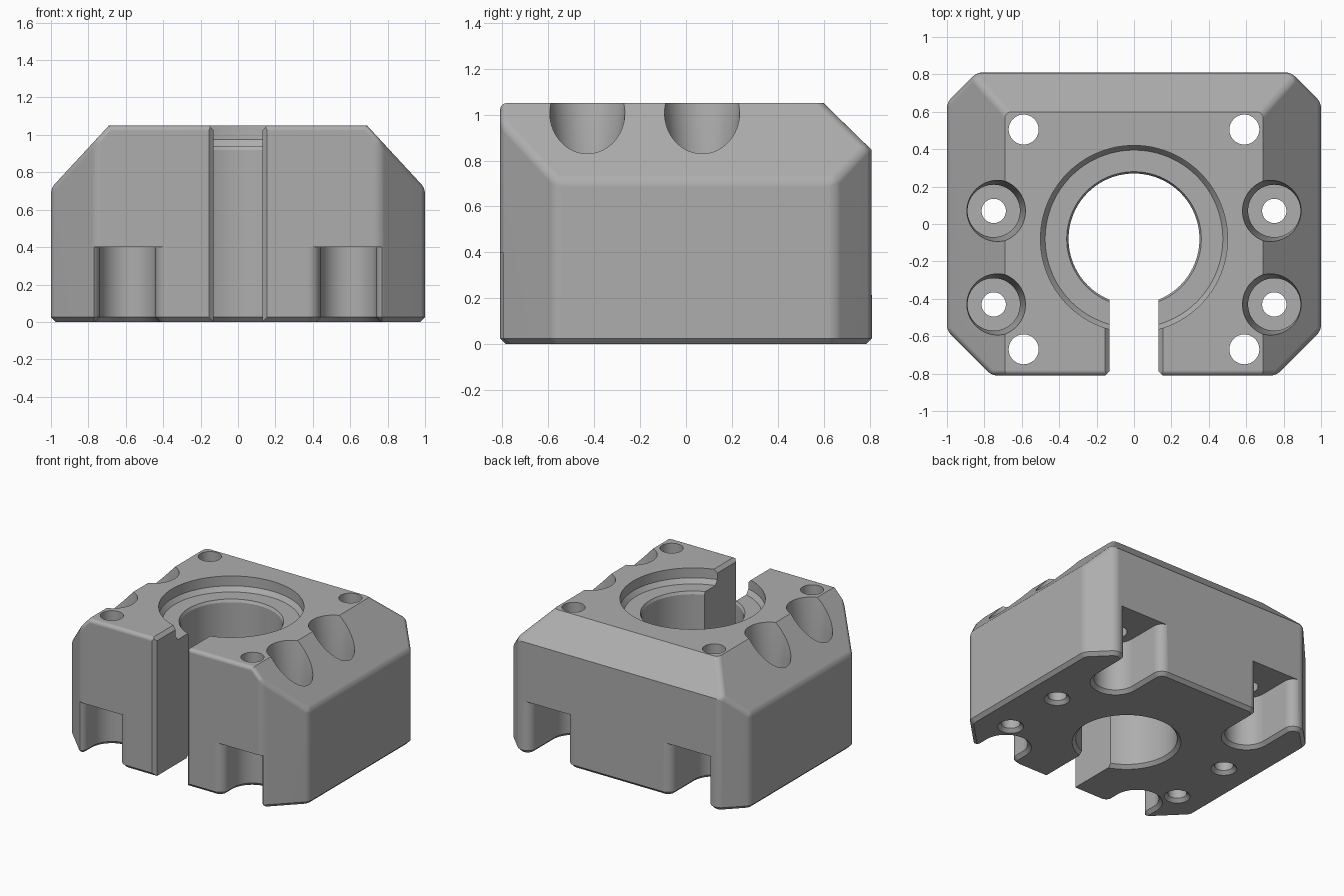
import bpy, bmesh
from math import sin, cos, pi, radians
from mathutils import Vector

cube = bpy.data.objects.get("Cube")
if cube:
    bpy.data.objects.remove(cube, do_unlink=True)

TOP, FRONT, CHAMFER = 1.05, 0.81, 0.025

grey = bpy.data.materials.new("plain grey")
grey.use_nodes = True
grey.diffuse_color = (0.42, 0.42, 0.42, 1)
grey.node_tree.nodes["Principled BSDF"].inputs["Base Color"].default_value = grey.diffuse_color


def add_object(name, bm):
    bmesh.ops.recalc_face_normals(bm, faces=bm.faces)
    mesh = bpy.data.meshes.new(name)
    bm.to_mesh(mesh)
    bm.free()
    mesh.materials.append(grey)
    ob = bpy.data.objects.new(name, mesh)
    bpy.context.collection.objects.link(ob)
    return ob


def loft(name, rings):
    """Closed solid through a stack of matching point rings."""
    bm = bmesh.new()
    loops = [[bm.verts.new(p) for p in ring] for ring in rings]
    n = len(loops[0])
    for a, b in zip(loops, loops[1:]):
        for i in range(n):
            j = (i + 1) % n
            bm.faces.new((a[i], a[j], b[j], b[i]))
    bm.faces.new(loops[0][::-1])
    bm.faces.new(loops[-1])
    return add_object(name, bm)


def turned(name, x, y, profile, n=64):
    """Round cutter with a list of (height, radius) steps."""
    angles = [2 * pi * i / n for i in range(n)]
    return loft(name, [[(x + r * cos(a), y + r * sin(a), z) for a in angles] for z, r in profile])


def offset(points, d):
    """Grow a counter-clockwise outline outward by d."""
    out = []
    for i, p in enumerate(points):
        e1 = (p - points[i - 1]).normalized()
        e2 = (points[(i + 1) % len(points)] - p).normalized()
        n1, n2 = Vector((e1.y, -e1.x)), Vector((e2.y, -e2.x))
        out.append(p + (n1 + n2) * (d / (1 + n1.dot(n2))))
    return out


def carve(cutter):
    mod = body.modifiers.new("cut", 'BOOLEAN')
    mod.operation, mod.solver, mod.object = 'DIFFERENCE', 'EXACT', cutter
    bpy.ops.object.modifier_apply(modifier=mod.name)
    bpy.data.objects.remove(cutter, do_unlink=True)


# Block with sloped shoulders, sloped back and cut corners
bm = bmesh.new()
bmesh.ops.create_cube(bm, size=1)
for v in bm.verts:
    v.co = Vector((v.co.x * 2, v.co.y * 2 * FRONT, (v.co.z + 0.5) * TOP))
planes = [((0, 0.6, TOP), (0, 0.205, 0.21))]
for s in (-1, 1):
    planes += [((s * 0.69, 0, TOP), (s * 0.335, 0, 0.31)),
               ((s, -0.57, 0), (s, -1, 0)),
               ((s, 0.65, 0), (s, 1, 0))]
for point, normal in planes:
    cut = bmesh.ops.bisect_plane(bm, geom=bm.verts[:] + bm.edges[:] + bm.faces[:],
                                 plane_co=point, plane_no=Vector(normal).normalized(), clear_outer=True)
    bmesh.ops.contextual_create(bm, geom=[g for g in cut['geom_cut'] if isinstance(g, bmesh.types.BMEdge)])
bmesh.ops.recalc_face_normals(bm, faces=bm.faces)


def is_rounded(edge):
    mid = (edge.verts[0].co + edge.verts[1].co) / 2
    if mid.z < 0.01:
        return False
    if mid.z > TOP - 0.01:
        return mid.y < -0.8
    return not (mid.y > FRONT - 0.01 and abs(mid.x) < 0.1)


bmesh.ops.bevel(bm, geom=[e for e in bm.edges if is_rounded(e)], offset=0.06,
                segments=5, profile=0.5, affect='EDGES', clamp_overlap=True)
bmesh.ops.bevel(bm, geom=[e for e in bm.edges if all(v.co.z < 0.001 for v in e.verts)],
                offset=CHAMFER, segments=1, affect='EDGES')
body = add_object("clamp_block", bm)
bpy.context.view_layer.objects.active = body
body.select_set(True)

# Main bore with stepped seat
carve(turned("bore", 0, -0.08, [(-0.01, 0.385), (CHAMFER, 0.35), (0.92, 0.35), (0.94, 0.36),
                                (0.94, 0.475), (0.975, 0.5), (1.2, 0.5)], 96))

# Clamping slot with chamfered front and top edges
plan = [(-0.13, -0.2), (-0.13, -0.785), (-0.175, -0.83), (0.175, -0.83), (0.13, -0.785), (0.13, -0.2)]
carve(loft("slot", [[(x, y, z) for x, y in plan] for z in (-0.1, 1.2)]))
vee = [(-0.13, TOP - CHAMFER), (0.13, TOP - CHAMFER), (0.205, TOP + 0.05), (-0.205, TOP + 0.05)]
carve(loft("slot_rim", [[(x, y, z) for x, z in vee] for y in (-0.9, -0.4)]))

# Recessed screw holes in the shoulders
for s in (-1, 1):
    for y in (0.07, -0.43):
        carve(turned("screw_hole", s * 0.75, y, [(-0.01, 0.1), (CHAMFER, 0.065), (0.55, 0.065), (0.55, 0.14),
                                                 (0.8, 0.14), (TOP, 0.17), (1.2, 0.188)]))


def pocket_outline(depth):
    """Rounded slot opening toward +y, with filleted mouth at y = depth."""
    steps = [i / 16 for i in range(17)]
    right = [Vector((0.15 * sin(t * pi / 2), -0.15 * cos(t * pi / 2))) for t in steps]
    right += [Vector((0.22 - 0.07 * cos(t * pi / 2), depth - 0.07 + 0.07 * sin(t * pi / 2))) for t in steps[::2]]
    right += [Vector((0.22, depth + 0.1))]
    return right + [Vector((-p.x, p.y)) for p in right[:0:-1]]


# Corner pockets underneath, each with a hole up to the top
for s in (-1, 1):
    for y, facing in ((0.505, 1), (-0.67, -1)):
        shape = pocket_outline(FRONT - abs(y))
        rings = [[(s * 0.59 + p.x, y + facing * p.y, z) for p in offset(shape, d)]
                 for z, d in ((-0.01, CHAMFER + 0.01), (CHAMFER, 0), (0.4, 0))]
        carve(loft("pocket", rings))
        carve(turned("corner_hole", s * 0.59, y, [(0.35, 0.08), (1.2, 0.08)]))

bpy.ops.object.shade_smooth_by_angle(angle=radians(25))
normals = body.modifiers.new("even_shading", 'WEIGHTED_NORMAL')
normals.keep_sharp = True
